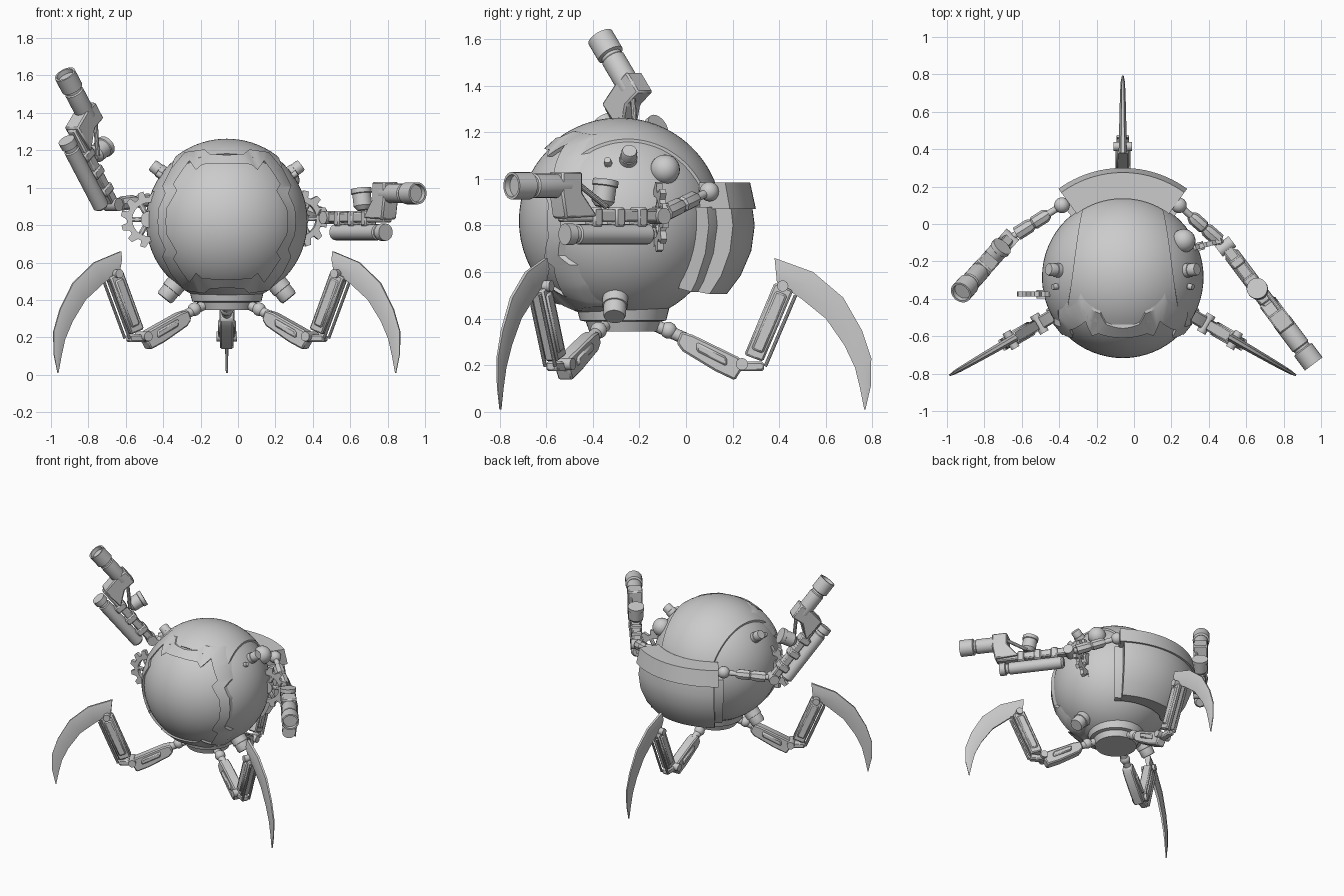
import bpy, bmesh
from math import sin, cos, pi, radians, sqrt
from mathutils import Vector as V, Matrix

if "Cube" in bpy.data.objects:
    bpy.data.objects.remove(bpy.data.objects["Cube"])

grey = bpy.data.materials.new("plain grey")
grey.use_nodes = True
grey.diffuse_color = (0.6, 0.6, 0.6, 1)
grey.node_tree.nodes["Principled BSDF"].inputs["Base Color"].default_value = (0.6, 0.6, 0.6, 1)

CENTRE = V((-0.06, -0.285, 0.82))
R = 0.432
WORLD = Matrix.Identity(4)


def finish(name, bm, angle=35, bevel=0):
    bmesh.ops.recalc_face_normals(bm, faces=bm.faces)
    me = bpy.data.meshes.new(name)
    bm.to_mesh(me)
    bm.free()
    me.materials.append(grey)
    ob = bpy.data.objects.new(name, me)
    bpy.context.collection.objects.link(ob)
    bpy.ops.object.select_all(action="DESELECT")
    ob.select_set(True)
    bpy.context.view_layer.objects.active = ob
    bpy.ops.object.shade_smooth_by_angle(angle=radians(angle))
    if bevel:
        mod = ob.modifiers.new("edge", "BEVEL")
        mod.width, mod.segments = bevel, 1
    return ob


def loft(name, rings, M=WORLD, closed=False, bevel=0):
    """Skin a row of equal rings; cap the ends unless the row is closed."""
    bm = bmesh.new()
    rows = [[bm.verts.new(M @ V(p)) for p in ring] for ring in rings]
    n = len(rows[0])
    pairs = list(zip(rows, rows[1:])) + ([(rows[-1], rows[0])] if closed else [])
    for a, b in pairs:
        for i in range(n):
            j = (i + 1) % n
            bm.faces.new((a[i], a[j], b[j], b[i]))
    if not closed:
        bm.faces.new(rows[0][::-1])
        bm.faces.new(rows[-1])
    return finish(name, bm, bevel=bevel)


def prism(name, outline, half, M=WORLD, bevel=0.008):
    """Extrude an (x, z) outline to both sides of y = 0."""
    return loft(name, [[(x, s, z) for x, z in outline] for s in (-half, half)], M, bevel=bevel)


def box(name, x0, x1, z0, z1, half, M=WORLD):
    return prism(name, [(x0, z0), (x1, z0), (x1, z1), (x0, z1)], half, M)


def rod(name, p, q, profile, M=WORLD, n=24):
    """Turned part from p to q; profile is (fraction along, radius)."""
    p, q = V(p), V(q)
    rot = (q - p).to_track_quat("Z", "Y").to_matrix()
    rings = [[p.lerp(q, t) + rot @ V((r * cos(2 * pi * i / n), r * sin(2 * pi * i / n), 0))
              for i in range(n)] for t, r in profile]
    return loft(name, rings, M)


def tube(r):
    return [(0, r), (1, r)]


def ball(name, p, r, M=WORLD, u=24):
    bm = bmesh.new()
    bmesh.ops.create_uvsphere(bm, u_segments=u, v_segments=u // 2, radius=r,
                              matrix=M @ Matrix.Translation(p))
    return finish(name, bm, 60)


def front_point(x, z, r):
    return CENTRE + V((x, -sqrt(max(r * r - x * x - z * z, 0)), z))


# Body and bottom neck
ball("body_sphere", CENTRE, R, u=64)
rod("bottom_neck", (-0.06, -0.27, 0.45), (-0.06, -0.27, 0.345),
    [(0, 0.2), (0.55, 0.185), (0.6, 0.16), (1, 0.145)], n=40)

# Notched front frame: one quarter mirrored into a full loop
outer = [(0, .355), (.09, .36), (.12, .385), (.225, .37), (.3, .28), (.345, .19), (.33, .15), (.365, .07), (.37, 0)]
inner = [(0, .31), (.13, .305), (.165, .275), (.2, .325), (.24, .27), (.285, .2), (.265, .165), (.32, .07), (.325, 0)]


def full_loop(quarter):
    half = quarter + [(x, -z) for x, z in quarter[-2::-1]]
    return half + [(-x, z) for x, z in half[-2:0:-1]]


stations = []
o, i = full_loop(outer), full_loop(inner)
for k in range(len(o)):
    for s in range(4):
        po, pi_ = [V(c[k]).lerp(V(c[(k + 1) % len(c)]), s / 4) for c in (o, i)]
        stations.append([front_point(*po, R - .02), front_point(*po, R + .016),
                         front_point(*pi_, R + .016), front_point(*pi_, R - .02)])
loft("front_frame", stations, closed=True)

# Raised strap over the top, tapering to the back
stations = []
for k in range(33):
    t = k / 32
    phi = radians(-35 + 110 * t)
    half = .3 - .09 * t
    arc = [half * (j / 8 - 1) for j in range(17)]
    stations.append([CENTRE + V((x, sin(phi) * sqrt(r * r - x * x), cos(phi) * sqrt(r * r - x * x)))
                     for r, xs in ((R - .02, arc), (R + .01, arc[::-1])) for x in xs])
loft("top_strap", stations)


# Back shield: lower shell, side lips and upper band swept about the body axis
def sweep(name, profile, a0, a1):
    rings = []
    for k in range(25):
        a = radians(a0 + (a1 - a0) * k / 24)
        rings.append([(CENTRE.x + r * sin(a), CENTRE.y + r * cos(a), z) for r, z in profile])
    loft(name, rings)


sweep("back_shield_lower", [(.568, .89), (.58, .8), (.565, .69), (.52, .585), (.46, .505),
                            (.34, .525), (.38, .65), (.41, .89)], -33, 33)
sweep("back_shield_band", [(.56, .985), (.585, .87), (.42, .87), (.42, .985)], -36, 36)
for side in (-1, 1):
    sweep("back_shield_lip", [(.49, .88), (.5, .8), (.48, .68), (.43, .56), (.40, .515),
                              (.33, .53), (.38, .65), (.41, .88)], side * 32, side * 40)

# Pegs and studs on both flanks, eye ball on the left
for side in (-1, 1):
    for name, d, r, a, b in (("upper_peg", (.37, .04, .28), .038, .40, .50),
                             ("small_stud", (.36, -.05, .25), .018, .40, .46),
                             ("lower_peg", (.30, -.02, -.37), .055, .40, .53)):
        d = V((d[0] * side, d[1], d[2])).normalized()
        rod(name, CENTRE + d * a, CENTRE + d * b, [(0, r), (.55, r), (.56, r * .9), (.9, r * .9), (1, r * .8)])
ball("side_dome", (.265, -.09, 1.04), .064)


# Toothed side gears with spokes
def gear(name, centre, turn):
    M = Matrix.Translation(centre) @ Matrix.Rotation(radians(turn), 4, "Z")
    rings = []
    for k in range(12):
        for j, r in ((0, .12), (.3, .12), (.4, .152), (.75, .152)):
            a = 2 * pi * (k + j) / 12
            rings.append([(q * cos(a), y, q * sin(a)) for q, y in
                          ((.09, -.013), (r, -.013), (r, .013), (.09, .013))])
    loft(name + "_rim", rings, M, closed=True)
    rod(name + "_hub", (0, -.022, 0), (0, .022, 0), tube(.045), M)
    for k in range(6):
        box(name + "_spoke", .03, .1, -.014, .014, .011, M @ Matrix.Rotation(k * pi / 3, 4, "Y"))


gear("right_gear", (-.475, -.375, .83), 0)
gear("left_gear", (.33, -.125, .835), 15)

# Three legs, each built along its own outward x axis
blade_out = [(.655, .66), (.82, .6), (.95, .49), (1.03, .35), (1.07, .23), (1.068, .11), (1.045, .01)]
blade_in = [(.665, .555), (.77, .485), (.875, .4), (.955, .285), (1.0, .19), (1.022, .1), (1.04, .01)]
for name, turn in (("back", 90), ("right", 210), ("left", 330)):
    M = Matrix.Translation((-.06, -.275, 0)) @ Matrix.Rotation(radians(turn), 4, "Z")
    ball(name + "_hip_ball", (.2, 0, .35), .036, M)
    rod(name + "_hip_neck", (.1, 0, .39), (.27, 0, .315), tube(.026), M, 16)
    prism(name + "_thigh", [(.235, .295), (.255, .345), (.305, .33), (.5, .235), (.525, .2), (.485, .135), (.4, .175), (.26, .26)], .036, M)
    prism(name + "_thigh_plate", [(.32, .3), (.45, .235), (.45, .195), (.32, .26)], .048, M)
    box(name + "_knee_link", .49, .61, .175, .215, .026, M)
    rod(name + "_knee_pin", (.515, -.055, .205), (.515, .055, .205), tube(.026), M, 16)
    prism(name + "_shin", [(.525, .245), (.655, .555), (.735, .52), (.605, .215)], .032, M)
    prism(name + "_shin_plate", [(.555, .27), (.66, .52), (.71, .5), (.605, .25)], .04, M)
    for y in (-.025, .025):
        rod(name + "_shin_piston", (.615, y, .195), (.745, y, .5), tube(.008), M, 10)
    rod(name + "_blade_pin", (.69, -.05, .54), (.69, .05, .54), tube(.024), M, 16)
    rings = []
    for k, (a, b) in enumerate(zip(blade_out, blade_in)):
        h = .022 - .0028 * k
        m = V(a).lerp(V(b), .45)
        rings.append([(p[0], y, p[1]) for p, y in
                      ((a, h * .4), (m, h), (b, h * .5), (b, -h * .5), (m, -h), (a, -h * .4))])
    loft(name + "_blade", rings, M)


# Arms: local x runs along the forearm, z is its upper side
def arm(name, shoulder, elbow, along, up):
    x, z = V(along).normalized(), V(up)
    z = (z - x * z.dot(x)).normalized()
    y = z.cross(x)
    M = Matrix.Translation(elbow) @ Matrix((x, y, z)).transposed().to_4x4()
    s, e = V(shoulder), V(elbow)
    ball(name + "_shoulder_ball", s, .042)
    rod(name + "_upper_arm_rod", s, e, tube(.018), n=12)
    rod(name + "_upper_arm", s.lerp(e, .25), s.lerp(e, .85),
        [(0, .024), (.1, .036), (.45, .036), (.5, .028), (.6, .038), (1, .038)], n=8)
    rod(name + "_elbow_pin", (0, -.045, 0), (0, .045, 0), tube(.035), M)
    box(name + "_forearm", -.02, .52, -.025, .028, .03, M)
    for a in (.08, .2, .32):
        box(name + "_forearm_clamp", a, a + .05, -.045, .036, .038, M)
    rod(name + "_lower_cylinder", (.04, 0, -.078), (.5, 0, -.078),
        [(0, .03), (.03, .043), (.85, .043), (.86, .035), (.9, .035), (.91, .046), (1, .046)], M)
    prism(name + "_barrel_mount", [(.36, .0), (.53, -.01), (.55, .1), (.55, .19), (.44, .19), (.44, .1)], .05, M)
    rod(name + "_barrel", (.47, 0, .13), (.785, 0, .13),
        [(0, .045), (.1, .052), (.62, .052), (.64, .046), (.68, .046), (.7, .059),
         (1, .059), (1, .048), (.92, .046)], M)
    rod(name + "_canister", (.3, 0, .04), (.28, 0, .155),
        [(0, .03), (.2, .05), (.75, .05), (.78, .056), (1, .056)], M)
    rod(name + "_brace", (.3, .03, .04), (.47, .03, .15), tube(.012), M, 10)


arm("left_arm", (.24, .1, .945), (.49, -.12, .84), (.6, -.8, 0), (0, 0, 1))
arm("right_arm", (-.385, .1, .945), (-.67, -.08, .91), (-.41, -.46, .78), (.52, .58, .63))
